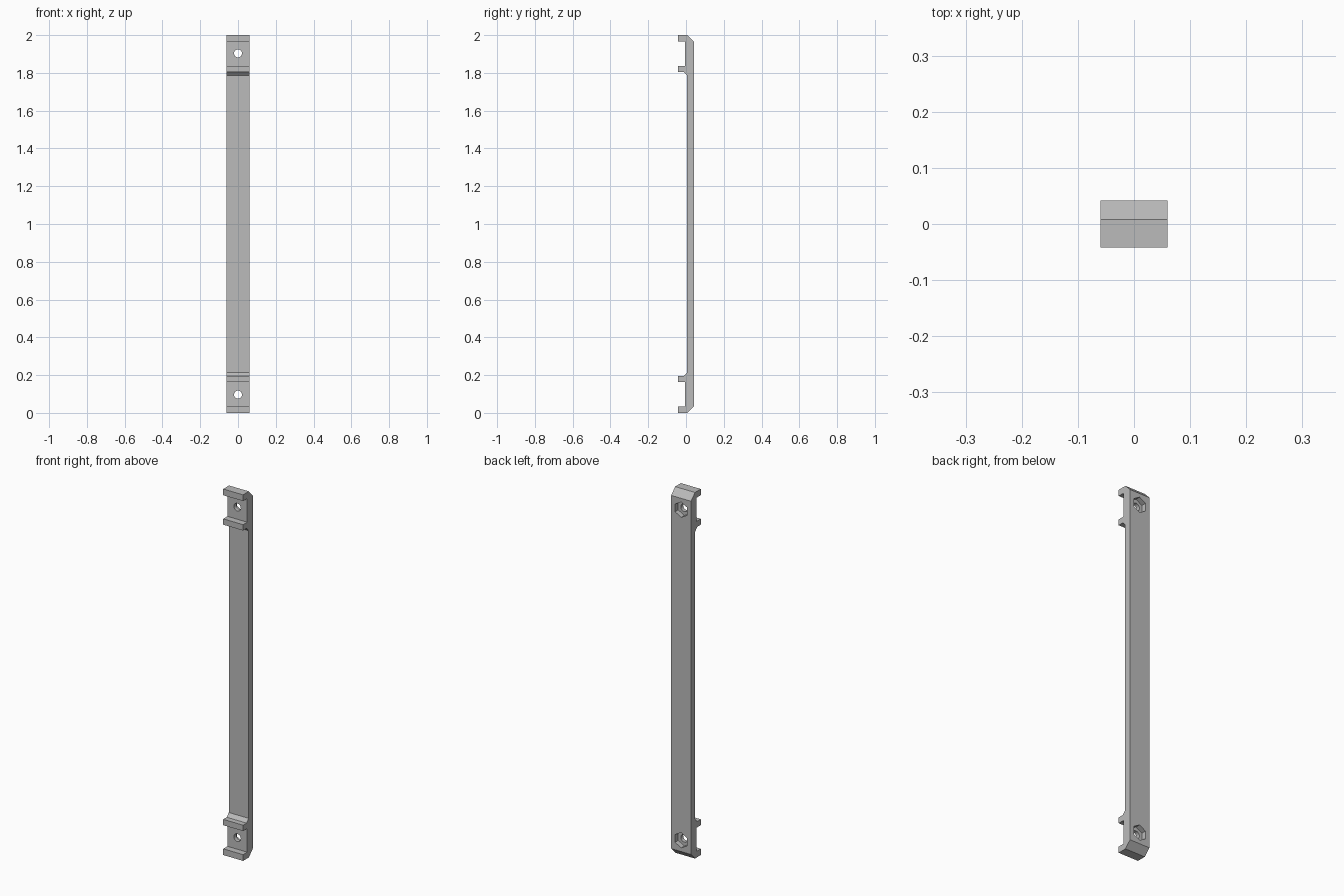
import bpy, bmesh, math
from mathutils import Matrix

cube = bpy.data.objects.get("Cube")
if cube:
    bpy.data.objects.remove(cube, do_unlink=True)

grey = bpy.data.materials.new("plain grey")
grey.use_nodes = True
grey.diffuse_color = (0.5, 0.5, 0.5, 1)
grey.node_tree.nodes["Principled BSDF"].inputs["Base Color"].default_value = (0.5, 0.5, 0.5, 1)

WIDTH, DEPTH, HEIGHT = 0.12, 0.084, 2.0
FRONT, BACK = -DEPTH / 2, DEPTH / 2
HOLE_Z = 0.097


def add_object(name, bm):
    mesh = bpy.data.meshes.new(name)
    bmesh.ops.recalc_face_normals(bm, faces=bm.faces)
    bm.to_mesh(mesh)
    bm.free()
    mesh.materials.append(grey)
    obj = bpy.data.objects.new(name, mesh)
    bpy.context.collection.objects.link(obj)
    return obj


def cutter(name, sides, radius, y0, y1, z):
    """Prism along y with a corner pointing up."""
    bm = bmesh.new()
    place = (Matrix.Translation((0, (y0 + y1) / 2, z))
             @ Matrix.Rotation(math.pi / 2, 4, 'X'))
    bmesh.ops.create_cone(bm, cap_ends=True, segments=sides, radius1=radius,
                          radius2=radius, depth=y1 - y0, matrix=place)
    obj = add_object(name, bm)
    obj.hide_render = True
    obj.hide_set(True)
    return obj


# Side profile of the lower half (y, z): end lip, clip seat, inner lip, thin bar
half = [(BACK, 0.035), (0.008, 0), (FRONT, 0), (FRONT, 0.034), (-0.006, 0.034),
        (-0.006, 0.163), (FRONT, 0.163), (FRONT, 0.195), (-0.012, 0.195),
        (0.006, 0.214)]
profile = half + [(y, HEIGHT - z) for y, z in reversed(half)]

# Extrude the profile across the width
bm = bmesh.new()
face = bm.faces.new([bm.verts.new((-WIDTH / 2, y, z)) for y, z in profile])
side = bmesh.ops.extrude_face_region(bm, geom=[face])
bmesh.ops.translate(bm, vec=(WIDTH, 0, 0),
                    verts=[v for v in side["geom"] if isinstance(v, bmesh.types.BMVert)])
bar = add_object("mounting_bar", bm)

# Screw hole and hexagonal nut pocket at each end
for end, z in (("lower", HOLE_Z), ("upper", HEIGHT - HOLE_Z)):
    for tool in (cutter(end + "_screw_hole_cutter", 32, 0.021, -0.1, 0.1, z),
                 cutter(end + "_nut_pocket_cutter", 6, 0.042, BACK - 0.027, 0.1, z)):
        cut = bar.modifiers.new(tool.name, 'BOOLEAN')
        cut.operation = 'DIFFERENCE'
        cut.solver = 'EXACT'
        cut.object = tool

# Sharp edges with smooth hole walls
bpy.context.view_layer.objects.active = bar
bar.select_set(True)
for mod in list(bar.modifiers):
    bpy.ops.object.modifier_apply(modifier=mod.name)
bpy.ops.object.shade_smooth_by_angle(angle=math.radians(30))
for obj in [o for o in bpy.data.objects if o.name.endswith("_cutter")]:
    bpy.data.objects.remove(obj, do_unlink=True)
